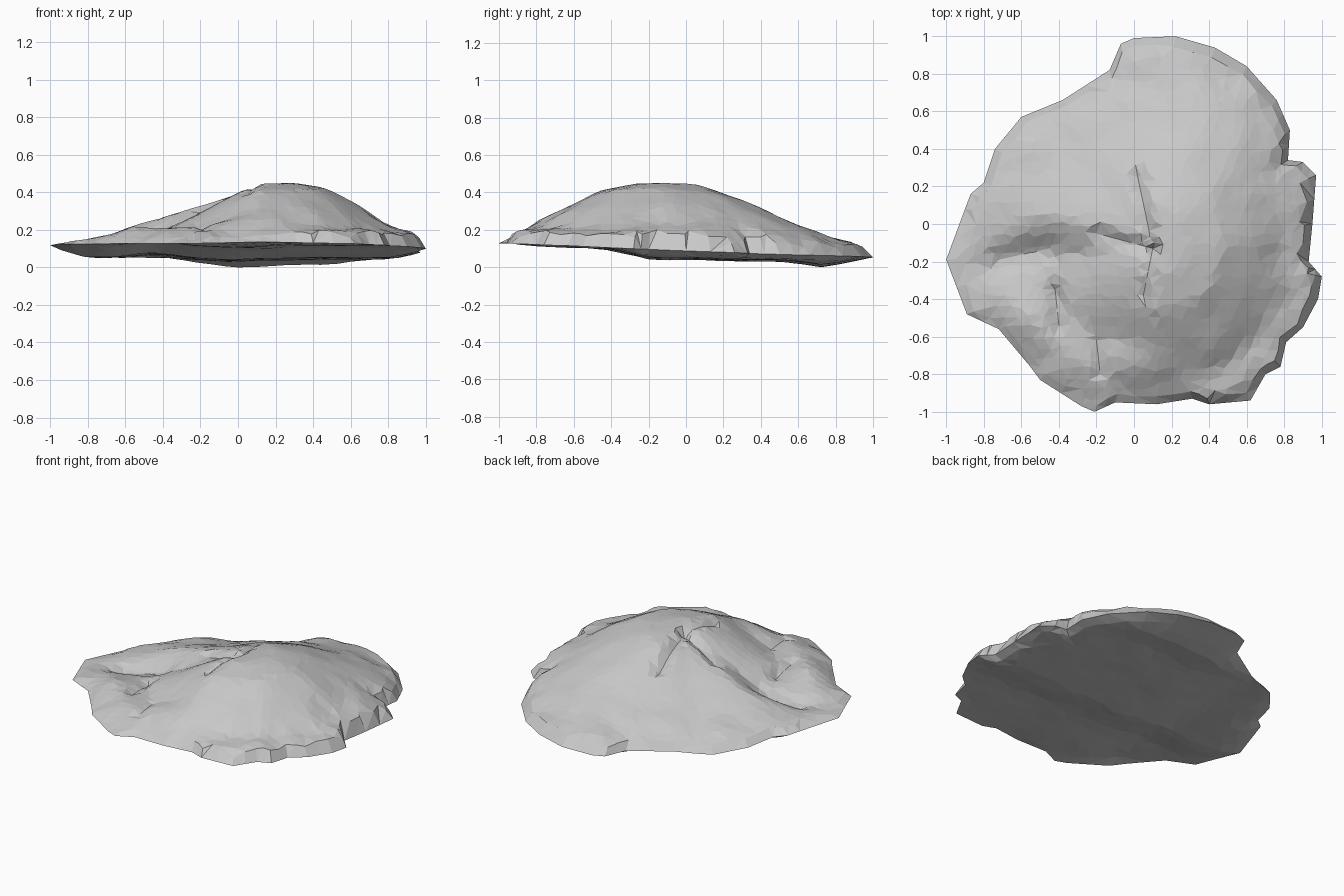
import bpy, bmesh, math, random
from mathutils import Vector, noise
from mathutils.geometry import delaunay_2d_cdt

if "Cube" in bpy.data.objects:
    bpy.data.objects.remove(bpy.data.objects["Cube"])

random.seed(4)
APEX = Vector((0.12, -0.10))

# Ragged outline seen from above, counter-clockwise
OUTLINE = [(0.97, 0.26), (0.90, 0.33), (0.82, 0.34), (0.83, 0.50), (0.76, 0.66), (0.60, 0.84),
           (0.43, 0.94), (0.22, 1.0), (0.0, 0.99), (-0.07, 0.96), (-0.13, 0.82), (-0.38, 0.66),
           (-0.60, 0.57), (-0.74, 0.40), (-0.80, 0.22), (-0.87, 0.16), (-0.90, 0.08), (-1.0, -0.19),
           (-0.89, -0.48), (-0.72, -0.56), (-0.56, -0.75), (-0.50, -0.83), (-0.28, -0.97),
           (-0.21, -1.0), (-0.10, -0.95), (0.12, -0.96), (0.31, -0.93), (0.40, -0.96), (0.62, -0.94),
           (0.70, -0.80), (0.78, -0.76), (0.81, -0.63), (0.90, -0.55), (0.98, -0.40), (1.0, -0.28),
           (0.93, -0.20), (0.95, 0.0)]

# Heights along each direction (degrees): at T steps, last value is the rim edge
T = [0, 0.2, 0.4, 0.6, 0.8, 0.95, 1.0]
PROFILES = {
    0: (.46, .43, .34, .24, .185, .10), 45: (.455, .40, .315, .225, .145, .075),
    90: (.43, .345, .25, .17, .12, .06), 135: (.39, .31, .225, .16, .11, .06),
    166: (.375, .315, .255, .195, .15, .11), 188: (.345, .24, .17, .145, .14, .13),
    212: (.38, .29, .205, .225, .17, .135), 245: (.43, .35, .245, .215, .17, .135),
    270: (.455, .42, .335, .245, .18, .145), 300: (.455, .42, .335, .225, .20, .135),
    330: (.46, .43, .33, .215, .19, .12), 360: (.46, .43, .34, .24, .185, .10)}
# Sharp creases in the top: start, end, depth, width
CREASES = [((.10, -.13), (.02, .25), .03, .03), ((.10, -.13), (-.20, -.05), .025, .03),
           ((.10, -.13), (.05, -.38), .018, .025), ((-.72, -.19), (-.45, -.13), .04, .07),
           ((-.42, -.35), (-.40, -.54), .03, .04), ((-.20, -.62), (-.18, -.80), .02, .03)]
# Underside height from front to back
UNDER = [(-1.0, .13), (-.45, .105), (-.2, .05), (.55, .035), (.72, .012), (1.0, .035)]


def lerp(pairs, x):
    for (a, u), (b, v) in zip(pairs, pairs[1:]):
        if x <= b:
            return u + (v - u) * max(0, (x - a) / (b - a))
    return pairs[-1][1]


def bearing(p):
    d = p - APEX
    return math.degrees(math.atan2(d.y, d.x)) % 360


# Two boundary points per outline segment
edge = []
for a, b in zip(OUTLINE, OUTLINE[1:] + OUTLINE[:1]):
    a, b = Vector(a), Vector(b)
    edge += [a, a.lerp(b, 0.5)]
n = len(edge)
RADII = sorted((bearing(e), (e - APEX).length) for e in edge)
RADII = [(RADII[-1][0] - 360, RADII[-1][1])] + RADII + [(RADII[0][0] + 360, RADII[0][1])]
SMOOTH = [(a, sum(lerp(RADII, (a + k * 5) % 360) for k in range(-5, 6)) / 11)
          for a in range(0, 361, 6)]


def rim_ratio(p):
    """0 at the peak, 1 at the outline; ignores the ragged outline further in."""
    a, r = bearing(p), (p - APEX).length
    t = r / lerp(RADII, a)
    return t + (r / lerp(SMOOTH, a) - t) * max(0, 1 - t ** 4)


def profile_height(p, t):
    return lerp([(k, lerp(list(zip(T, (.45,) + v)), t)) for k, v in PROFILES.items()], bearing(p))


def top_height(p, t):
    z = profile_height(p, t)
    for a, b, depth, width in CREASES:
        a, b = Vector(a), Vector(b)
        s = min(1, max(0, (p - a).dot(b - a) / (b - a).length_squared))
        z -= depth * math.exp(-((p - a.lerp(b, s)).length / width) ** 2)
    # Rougher stone towards the rim
    return z + noise.noise(Vector((p.x * 6, p.y * 6, 0))) * 0.028 * t * t


def under_height(p, t):
    z = lerp(UNDER, p.y) + 0.012 * min(1, abs(p.x) / 0.3)
    z += 0.025 * math.exp(-((p.x + 0.45) / 0.14) ** 2)
    z += 0.008 * noise.noise(Vector((p.x * 5, p.y * 5, 3)))
    # Underside curls up to the rim
    s = min(1, max(0, (t - 0.82) / 0.18))
    return z + (profile_height(p, 1) - z) * s * s


def scatter(step, limit):
    """Jittered grid of points inside the outline."""
    points, count = [], int(1.1 / step)
    for i in range(-count, count + 1):
        for j in range(-count, count + 1):
            p = Vector(((i + 0.5 * (j % 2)) * step, j * step))
            p += Vector((random.uniform(-.3, .3), random.uniform(-.3, .3))) * step
            if (p - APEX).length / lerp(RADII, bearing(p)) < limit:
                points.append(p)
    return points


bm = bmesh.new()
rim = [bm.verts.new((e.x, e.y, profile_height(e, 1))) for e in edge]


def add_skin(points, height):
    """Triangulate rim plus inner points and lift them to the given height."""
    coords, _, faces, origin, _, _ = delaunay_2d_cdt(
        edge + points, [(i, (i + 1) % n) for i in range(n)], [], 1, 1e-5)
    verts = []
    for co, src in zip(coords, origin):
        on_rim = [k for k in src if k < n]
        verts.append(rim[on_rim[0]] if on_rim else
                     bm.verts.new((co.x, co.y, height(co, rim_ratio(co)))))
    for f in faces:
        bm.faces.new([verts[k] for k in f])


# Domed top with a lip just inside the rim, and points along each crease
lip = [APEX.lerp(e, random.uniform(.945, .965)) for e in edge]
folds = [Vector(a).lerp(Vector(b), k / 8) for a, b, _, _ in CREASES for k in range(9)]
add_skin(lip + folds + scatter(0.055, 0.92), top_height)
# Tilted underside
add_skin([APEX.lerp(e, random.uniform(.92, .95)) for e in edge] + scatter(0.09, 0.89), under_height)
bmesh.ops.recalc_face_normals(bm, faces=bm.faces[:])

# Stand on the ground
low = min(v.co.z for v in bm.verts)
for v in bm.verts:
    v.co.z -= low

mesh = bpy.data.meshes.new("rock_slab")
bm.to_mesh(mesh)
bm.free()
rock = bpy.data.objects.new("rock_slab", mesh)
bpy.context.collection.objects.link(rock)

grey = bpy.data.materials.new("stone_grey")
grey.diffuse_color = (0.58, 0.58, 0.58, 1)
grey.use_nodes = True
grey.node_tree.nodes["Principled BSDF"].inputs["Base Color"].default_value = grey.diffuse_color
mesh.materials.append(grey)
